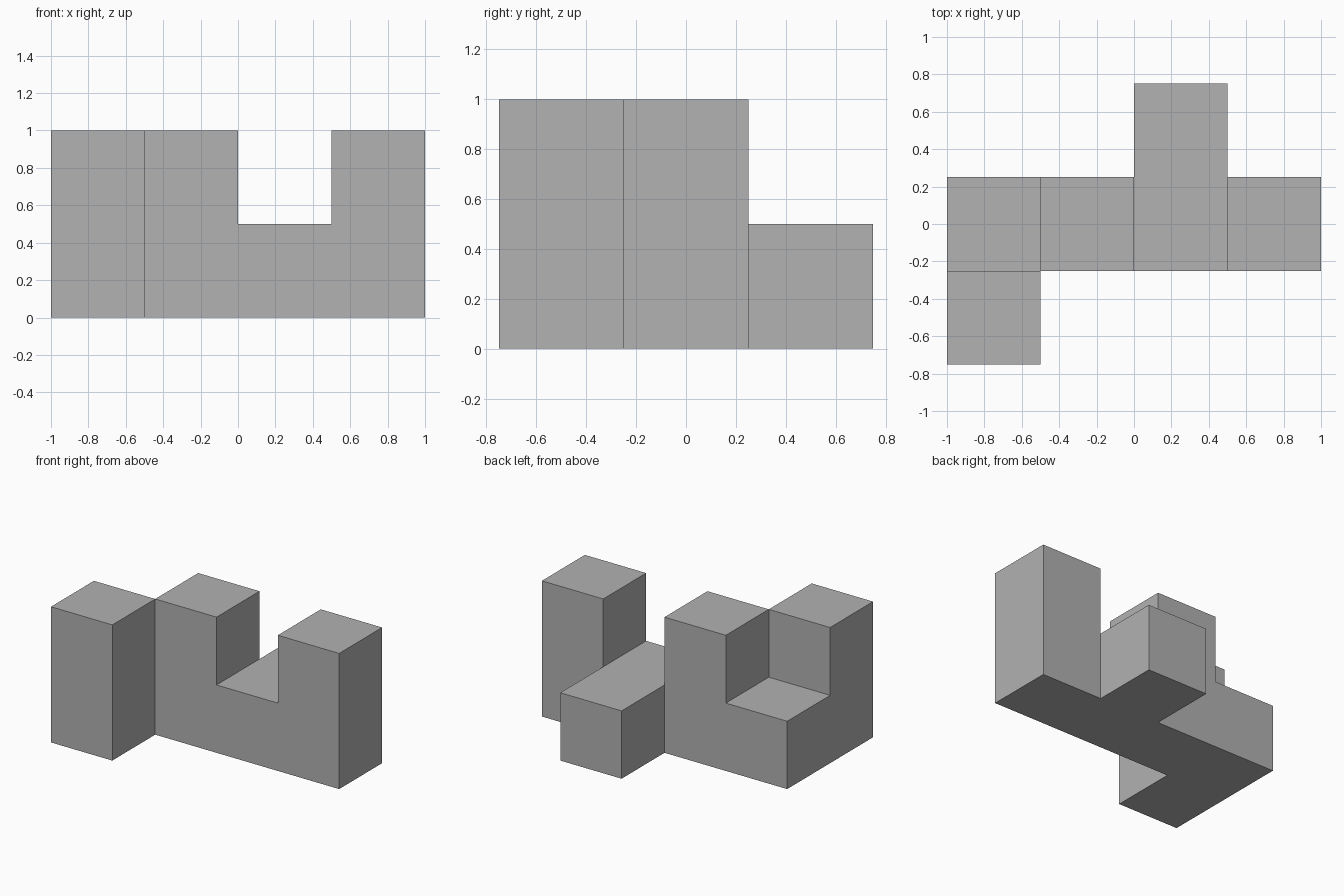
import bpy
import bmesh
from math import radians
from mathutils import Vector

cube = bpy.data.objects.get("Cube")
if cube:
    bpy.data.objects.remove(cube, do_unlink=True)

UNIT = 0.5

# One grey for the whole piece
grey = bpy.data.materials.new("plain_grey")
grey.use_nodes = True
colour = (0.445, 0.445, 0.445, 1)
grey.diffuse_color = colour
bsdf = next(n for n in grey.node_tree.nodes if n.type == 'BSDF_PRINCIPLED')
bsdf.inputs["Base Color"].default_value = colour

# Height in unit cubes of each column, keyed by its (column, row)
heights = {
    (0, 0): 1, (1, 0): 2, (2, 0): 1, (3, 0): 2,   # main bar
    (0, -1): 2,                                   # front tower
    (2, 1): 1,                                    # back step
}
cells = {(i, j, k) for (i, j), h in heights.items() for k in range(h)}


def add_outer_faces(bm, cell):
    """Add the sides of a unit cube that do not touch another cube."""
    centre = Vector(((cell[0] - 1.5) * UNIT, cell[1] * UNIT, (cell[2] + 0.5) * UNIT))
    for axis in range(3):
        for sign in (-1, 1):
            normal = Vector((0, 0, 0))
            normal[axis] = sign
            if tuple(int(c + n) for c, n in zip(cell, normal)) in cells:
                continue
            u = Vector((0, 0, 0))
            u[(axis + 1) % 3] = 1
            v = normal.cross(u)
            corners = (normal - u - v, normal + u - v, normal + u + v, normal - u + v)
            bm.faces.new([bm.verts.new(centre + c * UNIT / 2) for c in corners])


# Watertight shell with the flat areas merged into single faces
bm = bmesh.new()
for cell in sorted(cells):
    add_outer_faces(bm, cell)
bmesh.ops.remove_doubles(bm, verts=bm.verts[:], dist=0.001)
bmesh.ops.dissolve_limit(bm, angle_limit=radians(1), verts=bm.verts[:], edges=bm.edges[:])

mesh = bpy.data.meshes.new("puzzle_block")
bm.to_mesh(mesh)
bm.free()
mesh.materials.append(grey)
block = bpy.data.objects.new("puzzle_block", mesh)
bpy.context.collection.objects.link(block)
